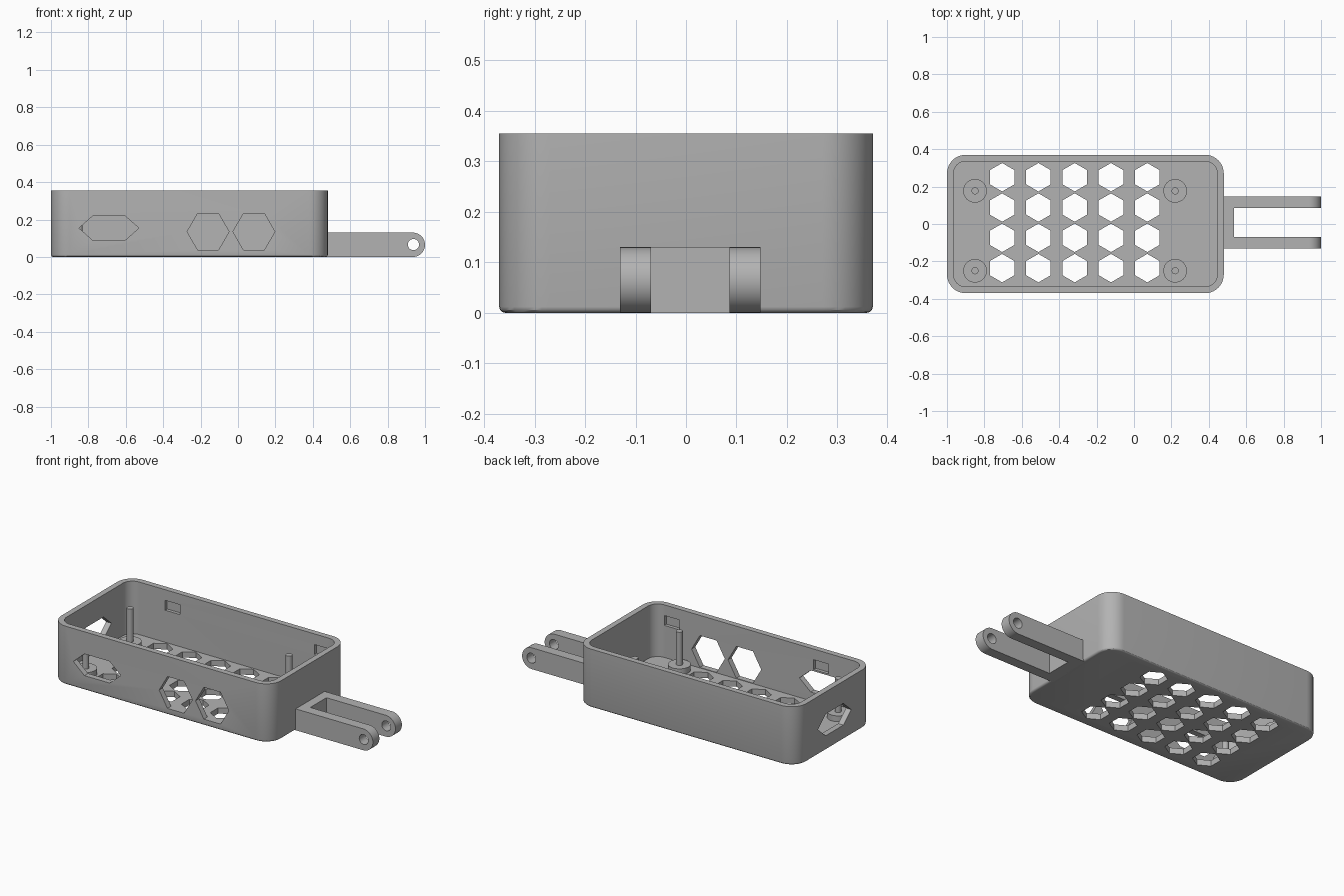
import bpy
import bmesh
from math import cos, sin, pi, radians
from mathutils import Vector

cube = bpy.data.objects.get("Cube")
if cube:
    bpy.data.objects.remove(cube, do_unlink=True)

grey = bpy.data.materials.new("plain grey")
grey.use_nodes = True
grey.diffuse_color = (0.45, 0.45, 0.45, 1)
grey.node_tree.nodes["Principled BSDF"].inputs["Base Color"].default_value = grey.diffuse_color


def prism(name, points, lo, hi, axis="z"):
    """Extrude a 2D outline from lo to hi along the given axis."""
    place = {"x": lambda a, b, c: (c, a, b),
             "y": lambda a, b, c: (a, c, b),
             "z": lambda a, b, c: (a, b, c)}[axis]
    bm = bmesh.new()
    face = bm.faces.new([bm.verts.new(place(a, b, lo)) for a, b in points])
    new = bmesh.ops.extrude_face_region(bm, geom=[face])["geom"]
    verts = [v for v in new if isinstance(v, bmesh.types.BMVert)]
    bmesh.ops.translate(bm, verts=verts, vec=Vector(place(0, 0, hi - lo)))
    bmesh.ops.recalc_face_normals(bm, faces=bm.faces)
    mesh = bpy.data.meshes.new(name)
    bm.to_mesh(mesh)
    bm.free()
    mesh.materials.append(grey)
    obj = bpy.data.objects.new(name, mesh)
    bpy.context.collection.objects.link(obj)
    return obj


def ngon(a, b, r, n, turn=0.0):
    return [(a + r * cos(turn + 2 * pi * i / n), b + r * sin(turn + 2 * pi * i / n)) for i in range(n)]


def rect(a0, a1, b0, b1):
    return [(a0, b0), (a1, b0), (a1, b1), (a0, b1)]


def rounded_rect(a0, a1, b0, b1, r, steps=10):
    corners = [(a1 - r, b1 - r), (a0 + r, b1 - r), (a0 + r, b0 + r), (a1 - r, b0 + r)]
    return [(a + r * cos(pi / 2 * (k + i / steps)), b + r * sin(pi / 2 * (k + i / steps)))
            for k, (a, b) in enumerate(corners) for i in range(steps + 1)]


def long_hex(a, b):
    half, flat, h = 0.16, 0.085, 0.066
    return [(a - half, b), (a - flat, b - h), (a + flat, b - h),
            (a + half, b), (a + flat, b + h), (a - flat, b + h)]


def apply_modifier(obj, mod):
    bpy.context.view_layer.objects.active = obj
    bpy.ops.object.modifier_apply(modifier=mod.name)


def cut(obj, cutters):
    for c in cutters:
        mod = obj.modifiers.new("cut", "BOOLEAN")
        mod.operation = "DIFFERENCE"
        mod.solver = "EXACT"
        mod.object = c
        apply_modifier(obj, mod)
        bpy.data.objects.remove(c, do_unlink=True)


def smooth(obj):
    bpy.ops.object.select_all(action="DESELECT")
    obj.select_set(True)
    bpy.context.view_layer.objects.active = obj
    bpy.ops.object.shade_smooth_by_angle(angle=radians(30))


# Open tray with a rounded lower rim
wall, floor, top = 0.035, 0.035, 0.355
tray = prism("tray", rounded_rect(-1, 0.48, -0.37, 0.37, 0.1), 0, top)
bm = bmesh.new()
bm.from_mesh(tray.data)
rim = [e for e in bm.edges if all(v.co.z < 0.001 for v in e.verts)]
bmesh.ops.bevel(bm, geom=rim, offset=0.012, segments=3, profile=0.5, affect="EDGES")
bm.to_mesh(tray.data)
bm.free()
cut(tray, [prism("cavity", rounded_rect(-1 + wall, 0.48 - wall, -0.37 + wall, 0.37 - wall, 0.065),
                 floor, top + 0.1)])

# Hexagonal vents through the floor
cut(tray, [prism("vent", ngon(-0.705 + 0.194 * i, -0.236 + 0.162 * j, 0.076, 6, pi / 2), -0.1, 0.1)
           for i in range(5) for j in range(4)])

# Openings in the front wall and the end wall
cut(tray, [prism("port", ngon(x, 0.135, 0.112, 6), -0.5, -0.3, "y") for x in (-0.16, 0.085)])
cut(tray, [prism("front_slot", long_hex(-0.69, 0.154), -0.5, -0.3, "y"),
           prism("end_slot", long_hex(0, 0.154), -1.1, -0.9, "x")])

# Shallow latch pockets inside both long walls
cut(tray, [prism("pocket", rect(x - 0.05, x + 0.05, 0.23, 0.29), *sorted((side * 0.3, side * 0.355)), "y")
           for x in (-0.675, 0.33) for side in (-1, 1)])
smooth(tray)

# Standoffs with locating pins
for x in (-0.85, 0.22):
    for y in (-0.25, 0.177):
        smooth(prism("standoff", ngon(x, y, 0.063, 40), floor - 0.01, 0.07))
        smooth(prism("locating_pin", ngon(x, y, 0.019, 20), 0.06, 0.272))

# Forked hinge arm with rounded, drilled tips
r = 0.065
tip = [(1 - r + r * cos(t), r + r * sin(t)) for t in [pi * (i / 24 - 0.5) for i in range(25)]]
arm = prism("hinge_fork", [(0.46, 2 * r), (0.46, 0)] + tip, -0.131, 0.148, "y")
cut(arm, [prism("gap", rect(0.535, 1.1, -0.069, 0.086), -0.1, 0.3),
          prism("pivot_hole", ngon(0.938, 0.066, 0.03, 32), -0.3, 0.3, "y")])
smooth(arm)
